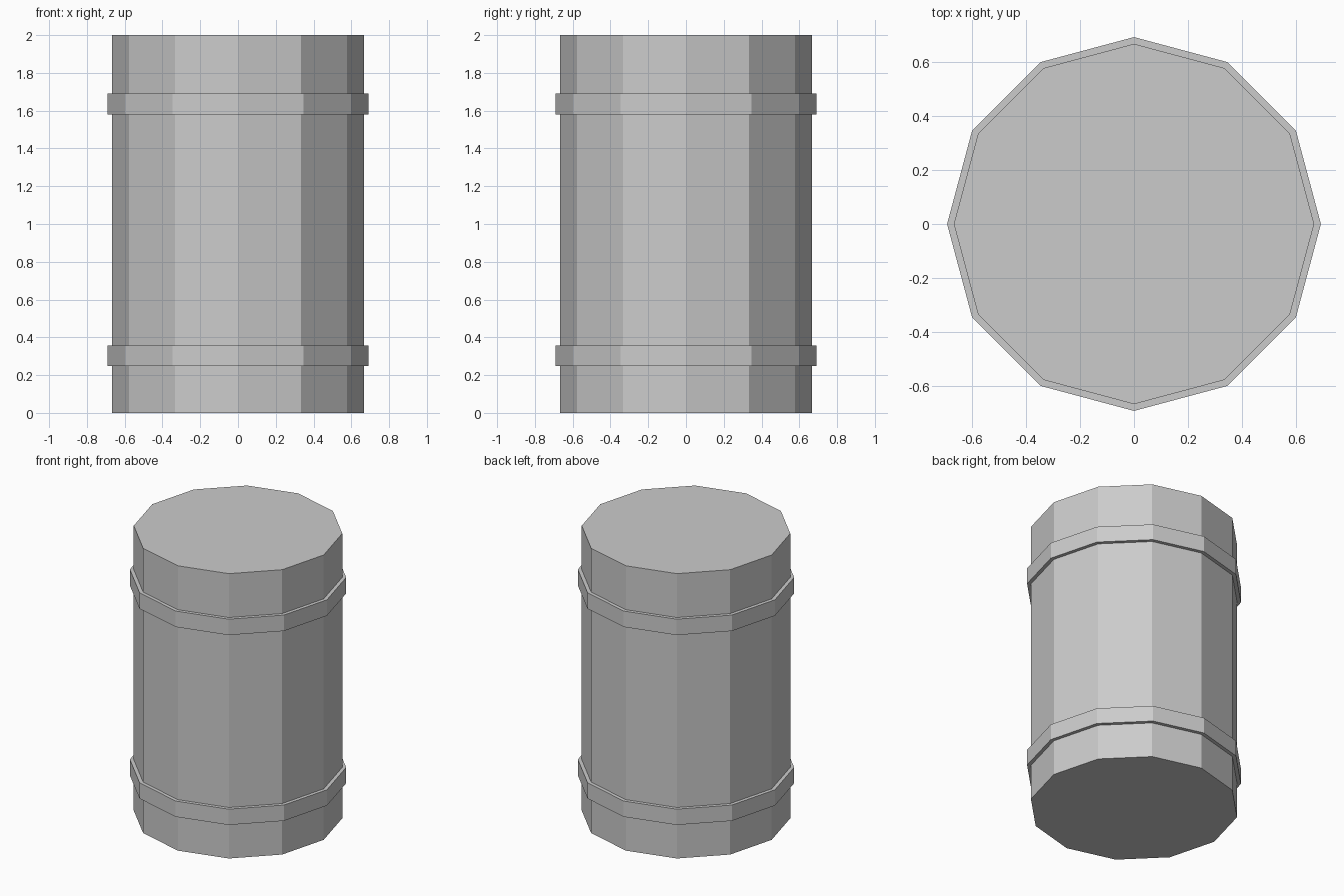
import bpy
import bmesh
from math import sin, cos, tau

if "Cube" in bpy.data.objects:
    bpy.data.objects.remove(bpy.data.objects["Cube"])

SIDES = 12


def lathe(name, profile, closed):
    """Turn an (r, z) profile, listed bottom to top, into a faceted solid."""
    bm = bmesh.new()
    rings = [[bm.verts.new((r * cos(tau * i / SIDES), r * sin(tau * i / SIDES), z))
              for i in range(SIDES)] for r, z in profile]
    pairs = list(zip(rings, rings[1:]))
    if closed:
        pairs.append((rings[-1], rings[0]))
    else:
        bm.faces.new(rings[0][::-1])
        bm.faces.new(rings[-1])
    for a, b in pairs:
        for i in range(SIDES):
            j = (i + 1) % SIDES
            bm.faces.new((a[i], a[j], b[j], b[i]))
    bmesh.ops.recalc_face_normals(bm, faces=bm.faces)
    mesh = bpy.data.meshes.new(name)
    bm.to_mesh(mesh)
    bm.free()
    obj = bpy.data.objects.new(name, mesh)
    bpy.context.collection.objects.link(obj)
    return obj


# Barrel body
lathe("barrel_body", [(0.666, 0), (0.666, 2)], closed=False)

# Raised hoops, seated slightly into the body
for name, low, high in (("lower_hoop", 0.247, 0.358), ("upper_hoop", 1.58, 1.692)):
    lathe(name, [(0.66, low), (0.691, low), (0.691, high), (0.66, high)], closed=True)
